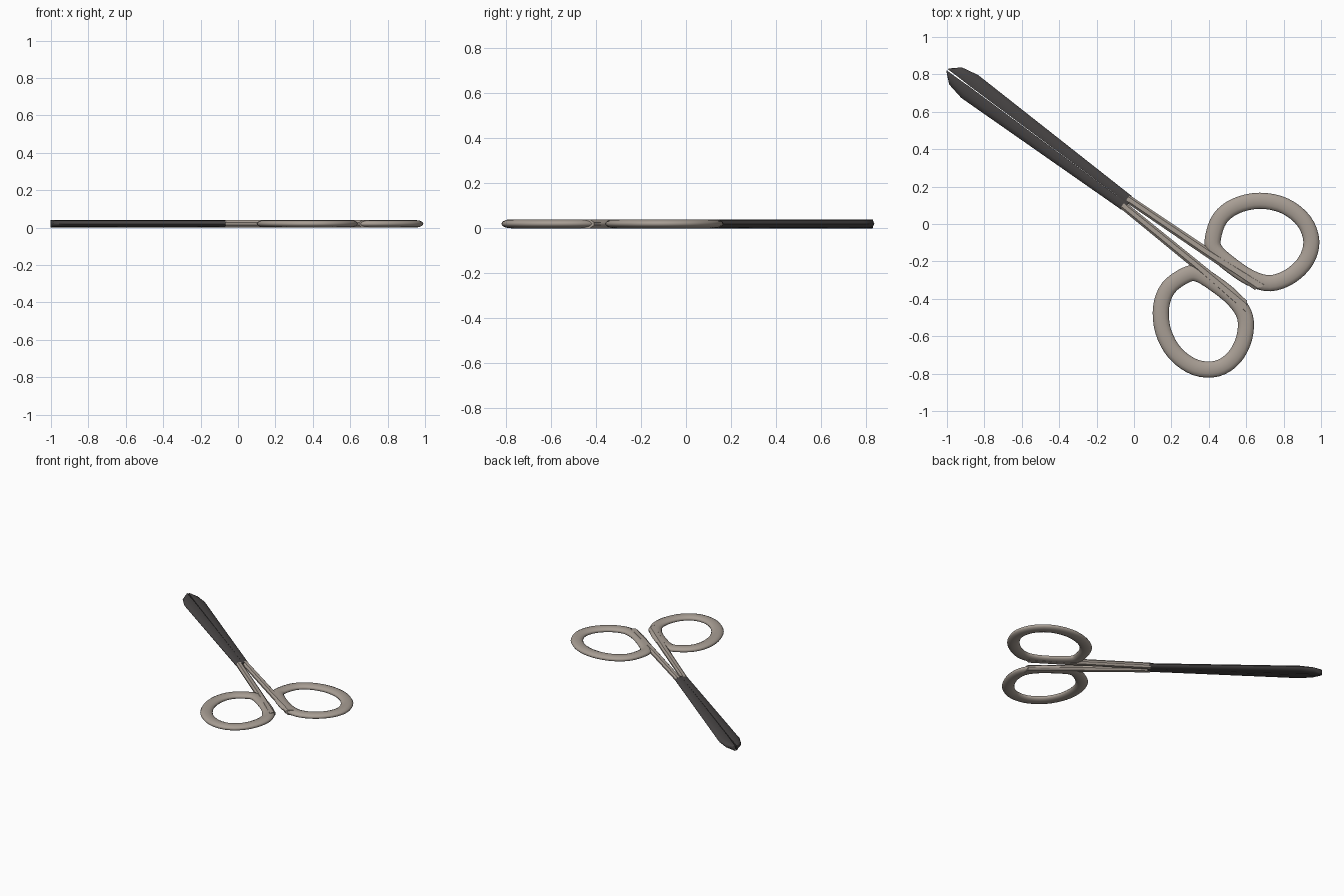
import bpy, bmesh, math
from mathutils import Vector

if "Cube" in bpy.data.objects:
    bpy.data.objects.remove(bpy.data.objects["Cube"])

# Scissor axis frame: s runs along the axis towards the handles, t across it
MID = Vector((0.53, -0.31))
D = Vector((0.803, -0.596)).normalized()
N = Vector((-D.y, D.x))
ZC, ZH = 0.02, 0.02


def material(name, col):
    m = bpy.data.materials.new(name)
    m.diffuse_color = (*col, 1)
    m.use_nodes = True
    m.node_tree.nodes["Principled BSDF"].inputs["Base Color"].default_value = m.diffuse_color
    return m


STEEL = material("warm_grey_metal", (0.39, 0.34, 0.295))
DARK = material("dark_blade", (0.062, 0.057, 0.057))


def world(s, t, z, side):
    p = MID + D * s + N * (t * side)
    return (p.x, p.y, z)


def loft(name, sections, mat, side, closed=False, angle=40):
    """Skin a list of cross-sections given as (s, t, z) points."""
    bm = bmesh.new()
    rings = [[bm.verts.new(world(*p, side)) for p in sec] for sec in sections]
    n = len(rings[0])
    for i in range(len(rings) if closed else len(rings) - 1):
        a, b = rings[i], rings[(i + 1) % len(rings)]
        for j in range(n):
            k = (j + 1) % n
            bm.faces.new((a[j], a[k], b[k], b[j]))
    if not closed:
        bm.faces.new(rings[0])
        bm.faces.new(rings[-1])
    bmesh.ops.recalc_face_normals(bm, faces=bm.faces)
    me = bpy.data.meshes.new(name)
    bm.to_mesh(me)
    bm.free()
    me.materials.append(mat)
    ob = bpy.data.objects.new(name, me)
    bpy.context.collection.objects.link(ob)
    bpy.ops.object.select_all(action='DESELECT')
    ob.select_set(True)
    bpy.context.view_layer.objects.active = ob
    bpy.ops.object.shade_smooth_by_angle(angle=math.radians(angle))
    return ob


# Cross-section shapes: (fraction across the width, fraction of half height)
BAR = [(0, -.3), (0, .3), (.25, 1), (.75, 1), (1, .3), (1, -.3), (.75, -1), (.25, -1)]
BLADE = [(0, -.9), (0, .9), (.25, 1), (.65, .85), (.9, .5), (1, 0),
         (.9, -.5), (.65, -.85), (.25, -1)]


def bar(rows, shape):
    # each row: inner (s, t) and outer (s, t) edge
    return [[(s0 + (s1 - s0) * f, t0 + (t1 - t0) * f, ZC + ZH * h) for f, h in shape]
            for s0, t0, s1, t1 in rows]


# Centre line of the finger loop
LOOP = [(-.228, .127), (-.259, .231), (-.230, .336), (-.144, .434), (-.021, .491),
        (.110, .487), (.207, .423), (.245, .321), (.226, .205), (.162, .112),
        (.058, .072), (-.082, .066), (-.182, .079)]


def smooth_loop(pts, sub):
    out, n = [], len(pts)
    P = [Vector(p) for p in pts]
    for i in range(n):
        a, b, c, d = (P[(i + k) % n] for k in (-1, 0, 1, 2))
        for q in range(sub):
            u = q / sub
            out.append(0.5 * (2 * b + (c - a) * u + (2 * a - 5 * b + 4 * c - d) * u * u
                              + (3 * b - a - 3 * c + d) * u ** 3))
    return out


def loop_sections(width):
    path = smooth_loop(LOOP, 4)
    secs = []
    for i, p in enumerate(path):
        tan = (path[(i + 1) % len(path)] - path[i - 1]).normalized()
        nor = Vector((-tan.y, tan.x))
        sec = []
        for k in range(12):
            a = 2 * math.pi * k / 12
            q = p + nor * (width * math.cos(a))
            sec.append((q.x, q.y, ZC + ZH * math.sin(a)))
        secs.append(sec)
    return secs


for side, label in ((1, "upper"), (-1, "lower")):
    # blade: slim at the pivot, widest near the clipped tip
    loft(label + "_blade", bar([(-1.905, .004, -1.895, .016),
                                (-1.85, .004, -1.848, .057),
                                (-1.754, .002, -1.754, .076),
                                (-.70, 0, -.71, .046)], BLADE), DARK, side)
    # shank from pivot to finger loop
    loft(label + "_shank", bar([(-.72, 0, -.72, .043),
                                (-.21, .021, -.21, .068),
                                (.118, .035, .155, .103)], BAR), STEEL, side, angle=30)
    # finger loop
    loft(label + "_finger_loop", loop_sections(.043), STEEL, side, closed=True, angle=60)
